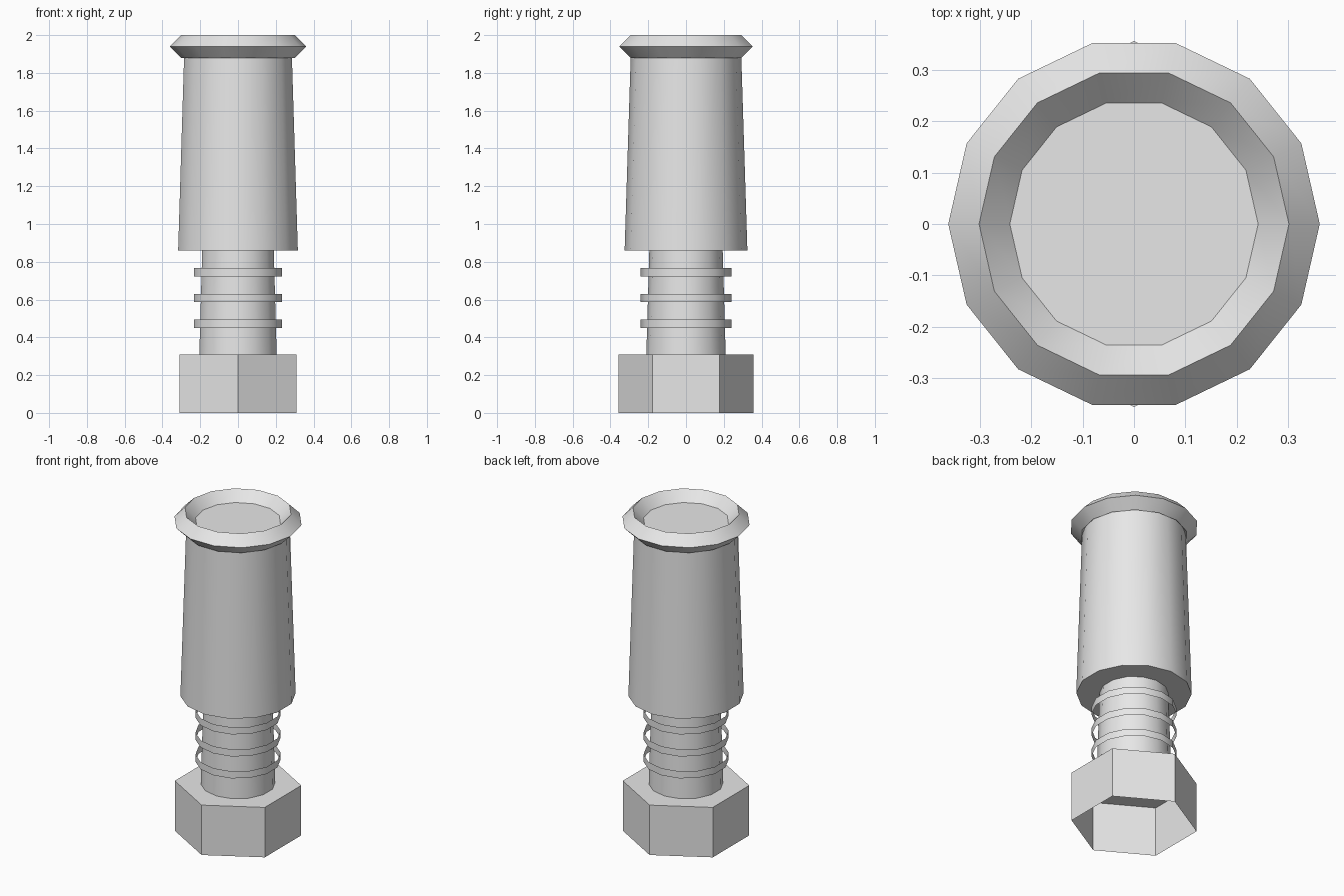
import bpy
import math

cube = bpy.data.objects.get("Cube")
if cube:
    bpy.data.objects.remove(cube, do_unlink=True)

# Single plain grey material
grey = bpy.data.materials.new("plain grey")
grey.use_nodes = True
colour = (0.8, 0.8, 0.8, 1)
grey.diffuse_color = colour
grey.node_tree.nodes["Principled BSDF"].inputs["Base Color"].default_value = colour


def lathe(name, profile, sides, phase=0.0, cap_bottom=False, cap_top=False, loop=False):
    """Sweep (radius, height) points, listed bottom to top on the outside, around z."""
    verts = []
    for radius, height in profile:
        for i in range(sides):
            angle = phase + math.tau * i / sides
            verts.append((radius * math.cos(angle), radius * math.sin(angle), height))
    count = len(profile)
    faces = []
    for row in range(count if loop else count - 1):
        low, high = row * sides, (row + 1) % count * sides
        for i in range(sides):
            j = (i + 1) % sides
            faces.append((low + i, low + j, high + j, high + i))
    if cap_bottom:
        faces.append(tuple(reversed(range(sides))))
    if cap_top:
        faces.append(tuple(range((count - 1) * sides, count * sides)))
    mesh = bpy.data.meshes.new(name)
    mesh.from_pydata(verts, [], faces)
    mesh.materials.append(grey)
    obj = bpy.data.objects.new(name, mesh)
    bpy.context.collection.objects.link(obj)
    # Smooth around the part, crisp at its rims
    bpy.ops.object.select_all(action="DESELECT")
    obj.select_set(True)
    bpy.context.view_layer.objects.active = obj
    bpy.ops.object.shade_smooth_by_angle(angle=math.radians(30))
    return obj


SIDES = 14
TURN = math.pi / 2

# Hexagonal base, hollow and open underneath
lathe("hex_base", [(0.357, 0), (0.357, 0.31)], 6, TURN, cap_top=True)

# Tapered neck between base and body
lathe("neck", [(0.21, 0.31), (0.194, 0.87)], SIDES, TURN)

# Thin open bands floating around the neck
for number, height in enumerate((0.472, 0.608, 0.745), 1):
    lathe(f"neck_band_{number}", [(0.24, height - 0.022), (0.24, height + 0.022)], SIDES, TURN)

# Tapered main body; its top closes the inside of the rim
lathe("body", [(0.325, 0.86), (0.291, 1.94)], SIDES, TURN, cap_bottom=True, cap_top=True)

# Diamond-section rim
mid, half = 0.302, 0.06
section = [(mid, 1.94 - half), (mid + half, 1.94), (mid, 1.94 + half), (mid - half, 1.94)]
lathe("top_rim", section, SIDES, loop=True)
